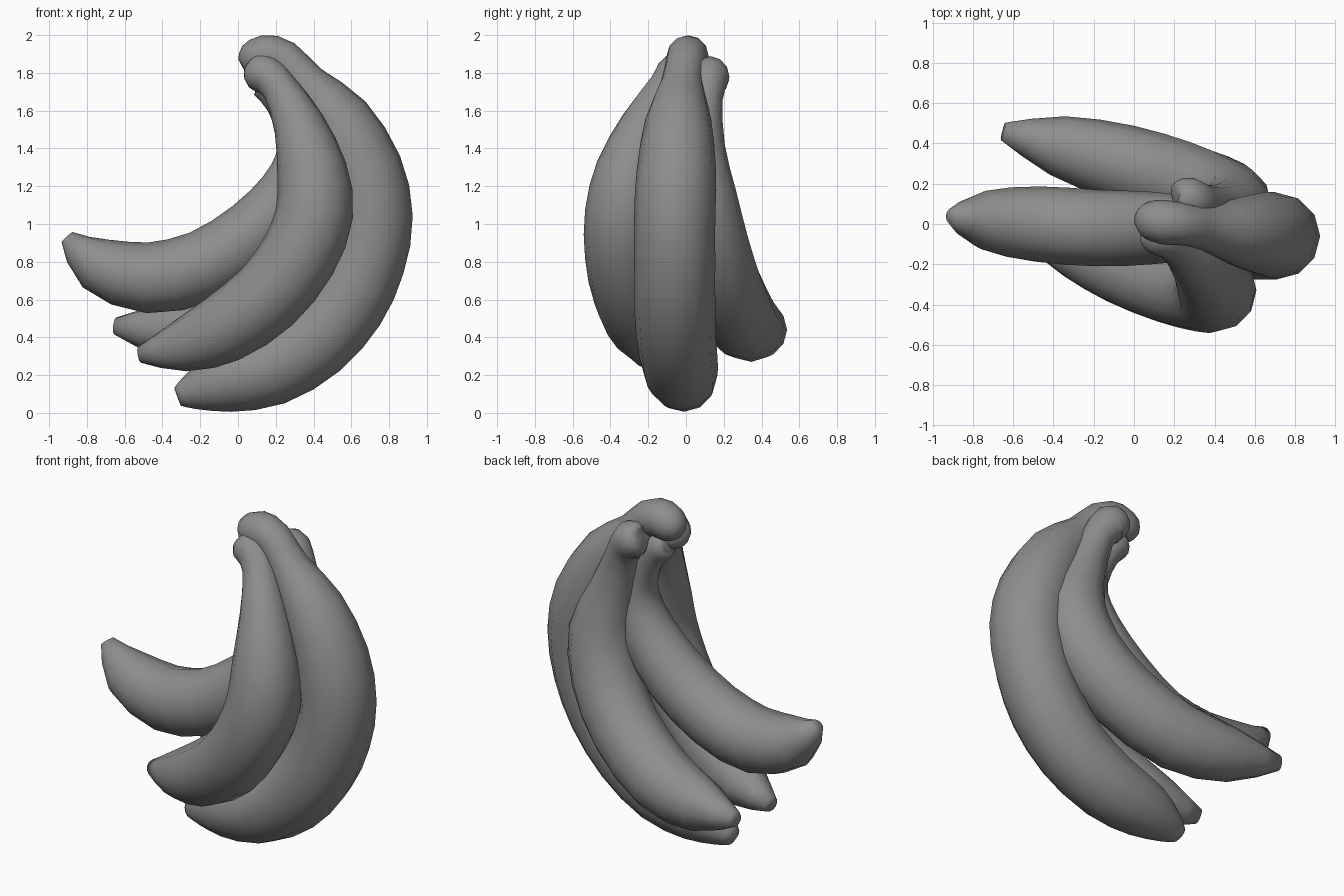
import bpy, bmesh, math
from mathutils import Vector

SIDES = 12
grey = bpy.data.materials.new("dark_grey")
grey.diffuse_color = (0.27, 0.27, 0.27, 1)


def refine(spine):
    """Insert a smooth midpoint between neighbouring spine points."""
    pts = [Vector(p) for p in spine]
    out = []
    for i in range(len(pts) - 1):
        a, b = pts[max(i - 1, 0)], pts[i]
        c, d = pts[i + 1], pts[min(i + 2, len(pts) - 1)]
        out += [b, (9 * (b + c) - a - d) / 16]
    return out + [pts[-1]]


def banana(name, spine):
    """Sweep a round section along spine points (x, y, z, radius), capping both ends."""
    spine = refine(spine)
    pts = [p.to_3d() for p in spine]
    bm = bmesh.new()
    rings = []
    for i, p in enumerate(pts):
        a, b = pts[max(i - 1, 0)], pts[min(i + 1, len(pts) - 1)]
        t = (b - a).normalized()
        side = Vector((0, 1, 0))
        side = (side - t * side.dot(t)).normalized()
        up = t.cross(side)
        r = spine[i][3]
        rings.append([bm.verts.new(p + r * (side * math.cos(k * math.tau / SIDES)
                                            + up * math.sin(k * math.tau / SIDES)))
                      for k in range(SIDES)])
    for lo, hi in zip(rings, rings[1:]):
        for k in range(SIDES):
            j = (k + 1) % SIDES
            bm.faces.new((lo[k], lo[j], hi[j], hi[k]))
    bm.faces.new(rings[0])
    bm.faces.new(rings[-1])
    bmesh.ops.recalc_face_normals(bm, faces=bm.faces)
    mesh = bpy.data.meshes.new(name)
    bm.to_mesh(mesh)
    bm.free()
    mesh.materials.append(grey)
    obj = bpy.data.objects.new(name, mesh)
    bpy.context.collection.objects.link(obj)
    bpy.ops.object.select_all(action='DESELECT')
    obj.select_set(True)
    bpy.context.view_layer.objects.active = obj
    bpy.ops.object.shade_smooth_by_angle(angle=math.radians(70))


# Large outer banana carrying the main stem knob
banana("outer_banana", [
    (0.02, 0.02, 1.84, 0.04), (0.06, 0.02, 1.86, 0.09), (0.14, 0.01, 1.89, 0.11),
    (0.24, 0, 1.87, 0.105), (0.36, -0.02, 1.74, 0.115), (0.53, -0.04, 1.55, 0.175),
    (0.66, -0.05, 1.29, 0.21), (0.71, -0.06, 1.04, 0.215), (0.67, -0.06, 0.80, 0.215),
    (0.57, -0.06, 0.58, 0.215), (0.40, -0.05, 0.38, 0.21), (0.17, -0.03, 0.235, 0.20),
    (-0.08, -0.01, 0.165, 0.165), (-0.25, 0, 0.11, 0.095), (-0.32, 0, 0.085, 0.05)])

# Front banana, bulging towards the viewer
banana("front_banana", [
    (0.05, -0.04, 1.82, 0.04), (0.08, -0.05, 1.81, 0.09), (0.15, -0.06, 1.79, 0.105),
    (0.22, -0.11, 1.72, 0.095), (0.32, -0.21, 1.53, 0.135), (0.39, -0.29, 1.29, 0.185),
    (0.405, -0.33, 1.06, 0.205), (0.32, -0.33, 0.83, 0.205), (0.15, -0.29, 0.61, 0.20),
    (-0.08, -0.21, 0.445, 0.185), (-0.31, -0.13, 0.35, 0.135), (-0.52, -0.07, 0.31, 0.045)])

# Inner banana, tip raised to the left
banana("inner_banana", [
    (0.10, 0.02, 1.76, 0.05), (0.13, 0.02, 1.75, 0.08), (0.19, 0.02, 1.69, 0.08),
    (0.26, 0.01, 1.57, 0.08), (0.32, -0.01, 1.40, 0.11), (0.27, -0.02, 1.18, 0.155),
    (0.09, -0.02, 0.96, 0.18), (-0.18, -0.02, 0.78, 0.19), (-0.48, 0, 0.715, 0.187),
    (-0.75, 0.02, 0.79, 0.145), (-0.905, 0.04, 0.93, 0.04)])

# Back banana, splayed away to the rear
banana("back_banana", [
    (0.20, 0.14, 1.79, 0.05), (0.22, 0.14, 1.785, 0.09), (0.28, 0.12, 1.775, 0.11),
    (0.35, 0.10, 1.67, 0.095), (0.43, 0.07, 1.43, 0.135), (0.50, 0.075, 1.16, 0.19),
    (0.44, 0.13, 0.90, 0.20), (0.25, 0.21, 0.66, 0.20), (-0.05, 0.30, 0.48, 0.195),
    (-0.38, 0.39, 0.44, 0.15), (-0.65, 0.46, 0.46, 0.045)])
